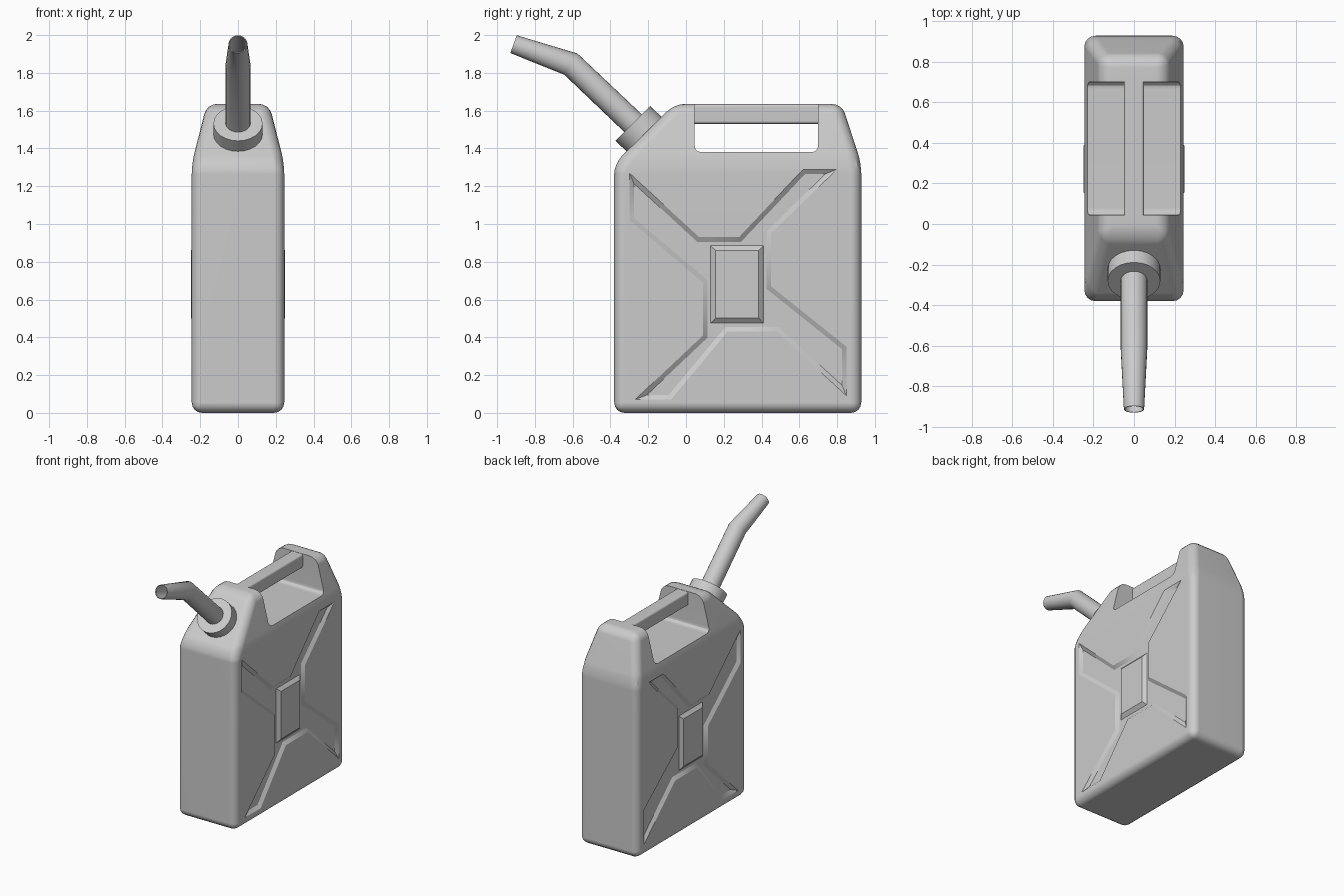
import bpy, bmesh, math
from mathutils import Vector

if "Cube" in bpy.data.objects:
    bpy.data.objects.remove(bpy.data.objects["Cube"])


def finish(bm, name):
    bmesh.ops.recalc_face_normals(bm, faces=bm.faces)
    me = bpy.data.meshes.new(name)
    bm.to_mesh(me)
    bm.free()
    ob = bpy.data.objects.new(name, me)
    bpy.context.collection.objects.link(ob)
    return ob


def loft(name, rings):
    """Skin a list of equal-length point rings and cap both ends."""
    bm = bmesh.new()
    vs = [[bm.verts.new(p) for p in r] for r in rings]
    n = len(vs[0])
    for a, b in zip(vs, vs[1:]):
        for i in range(n):
            bm.faces.new((a[i], a[(i + 1) % n], b[(i + 1) % n], b[i]))
    bm.faces.new(vs[0])
    bm.faces.new(vs[-1])
    return finish(bm, name)


def rect_z(x, y0, y1, z):
    return [(-x, y0, z), (x, y0, z), (x, y1, z), (-x, y1, z)]


def rect_x(x, y0, y1, z0, z1):
    return [(x, y0, z0), (x, y1, z0), (x, y1, z1), (x, y0, z1)]


def circle(y, z, dy, dz, r, n=24):
    """Ring around a direction lying in the yz plane."""
    d = Vector((0, dy, dz)).normalized()
    side = Vector((0, -d.z, d.y))
    pts = []
    for i in range(n):
        a = 2 * math.pi * i / n
        pts.append(Vector((0, y, z)) + Vector((1, 0, 0)) * r * math.cos(a) + side * r * math.sin(a))
    return pts


def apply_all(ob):
    bpy.context.view_layer.objects.active = ob
    for m in list(ob.modifiers):
        bpy.ops.object.modifier_apply(modifier=m.name)


def bevel(ob, width, segments):
    m = ob.modifiers.new("bevel", 'BEVEL')
    m.width = width
    m.segments = segments
    m.limit_method = 'ANGLE'
    m.angle_limit = math.radians(10)
    apply_all(ob)


def cut(ob, cutter):
    m = ob.modifiers.new("cut", 'BOOLEAN')
    m.object = cutter
    m.operation = 'DIFFERENCE'
    m.solver = 'EXACT'
    apply_all(ob)
    bpy.data.objects.remove(cutter)


def smooth(ob, angle=30):
    bpy.ops.object.select_all(action='DESELECT')
    ob.select_set(True)
    bpy.context.view_layer.objects.active = ob
    bpy.ops.object.shade_smooth_by_angle(angle=math.radians(angle))
    m = ob.modifiers.new("normals", 'WEIGHTED_NORMAL')
    m.keep_sharp = True


# Can body: tapered block with rounded edges
body = loft("can_body", [rect_z(0.245, -0.38, 0.928, 0),
                         rect_z(0.245, -0.38, 0.928, 1.32),
                         rect_z(0.165, -0.06, 0.825, 1.636)])
bevel(body, 0.055, 4)

# Handle opening
gap = loft("handle_gap", [rect_z(0.5, 0.045, 0.70, 1.38), rect_z(0.5, 0.045, 0.70, 1.9)])
bevel(gap, 0.035, 3)
cut(body, gap)

# Cross-shaped recess on each side
CROSS = [(-0.30, 1.27), (0.07, 0.93), (0.28, 0.93), (0.62, 1.29), (0.80, 1.29),
         (0.45, 0.95), (0.45, 0.67), (0.85, 0.35), (0.85, 0.09), (0.48, 0.43),
         (0.22, 0.43), (-0.08, 0.07), (-0.27, 0.07), (0.09, 0.41), (0.09, 0.69),
         (-0.30, 1.02)]
for s in (1, -1):
    bm = bmesh.new()
    f = bm.faces.new([bm.verts.new((s * 0.245, y, z)) for y, z in CROSS])
    f.normal_update()
    rim = list(f.edges)
    bmesh.ops.inset_region(bm, faces=[f], thickness=0.025,
                           use_boundary=True, use_even_offset=True)
    bmesh.ops.translate(bm, verts=f.verts, vec=(-s * 0.018, 0, 0))
    rim = [e for e in bm.edges if e.is_boundary]
    ex = bmesh.ops.extrude_edge_only(bm, edges=rim)["geom"]
    bmesh.ops.translate(bm, verts=[g for g in ex if isinstance(g, bmesh.types.BMVert)],
                        vec=(s * 0.03, 0, 0))
    bmesh.ops.holes_fill(bm, edges=[e for e in bm.edges if e.is_boundary], sides=0)
    cut(body, finish(bm, "cross_cutter"))
smooth(body)

# Raised plate in the middle of each side
for s, side in ((1, "right"), (-1, "left")):
    loft("side_plate_" + side, [rect_x(s * 0.20, 0.13, 0.41, 0.475, 0.885),
                                rect_x(s * 0.227, 0.13, 0.41, 0.475, 0.885),
                                rect_x(s * 0.249, 0.157, 0.385, 0.502, 0.86)])

# Handle bar bridging the opening
bar = loft("handle_bar", [rect_z(0.05, 0.02, 0.725, 1.53), rect_z(0.05, 0.02, 0.725, 1.634)])
bevel(bar, 0.015, 3)
smooth(bar)

# Spout collar on the sloped shoulder
collar = loft("spout_collar", [circle(-0.20, 1.455, -1, 1, 0.13),
                               circle(-0.281, 1.532, -1, 1, 0.13)])
smooth(collar)

# Bent, tapering spout with an open mouth
spout = loft("spout", [circle(-0.25, 1.505, -0.72, 0.69, 0.066),
                       circle(-0.609, 1.846, -0.85, 0.52, 0.066),
                       circle(-0.913, 1.952, -0.94, 0.335, 0.05),
                       circle(-0.913, 1.952, -0.94, 0.335, 0.045),
                       circle(-0.62, 1.85, -0.85, 0.52, 0.058)])
smooth(spout, 40)
